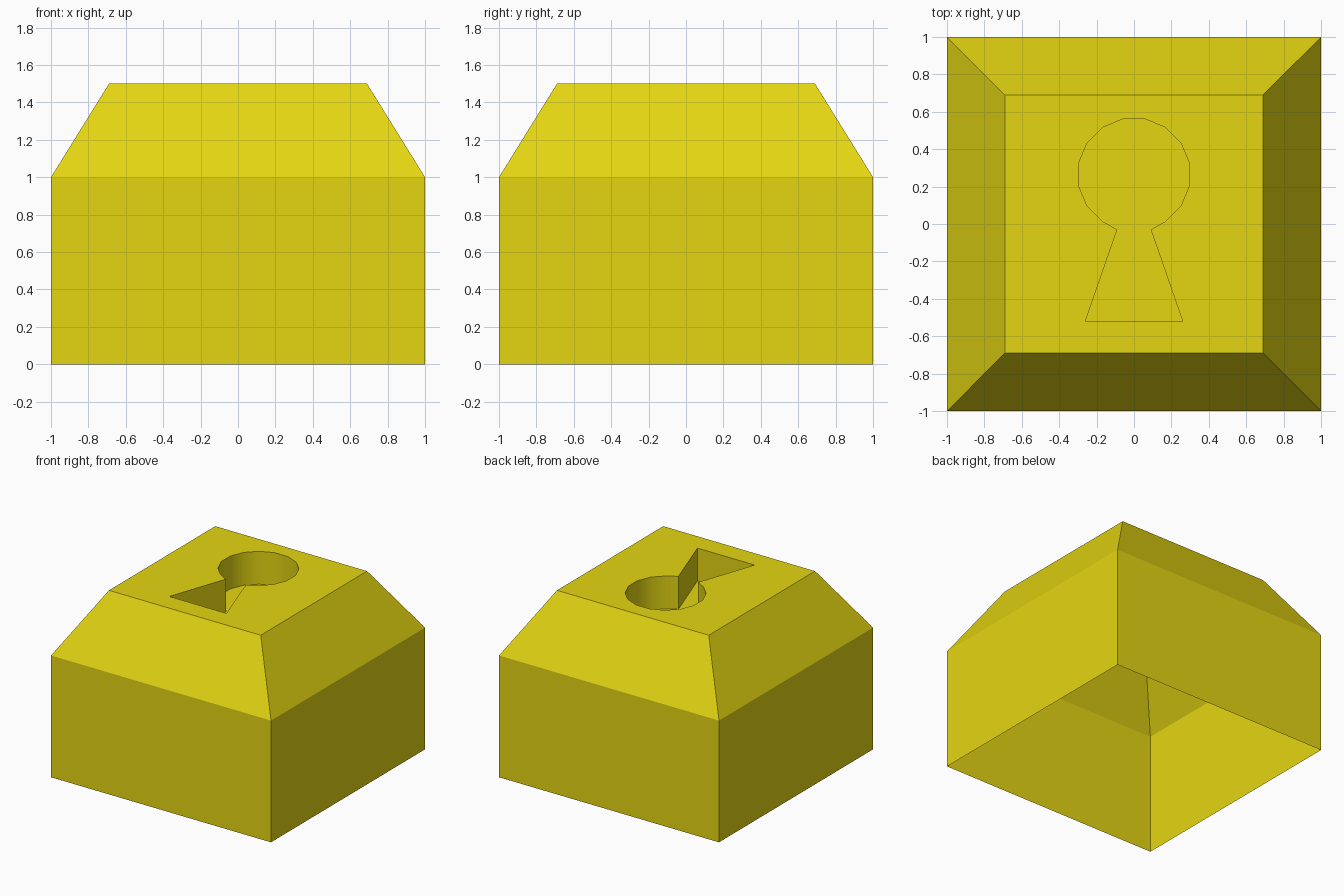
import bpy, bmesh, math

cube = bpy.data.objects.get("Cube")
if cube:
    bpy.data.objects.remove(cube, do_unlink=True)

SHOULDER, TOP, FLOOR = 1.0, 1.5, 1.23   # heights of wall, top and keyhole floor
WIDE, NARROW = 1.0, 0.69                # half widths at base and top

yellow = bpy.data.materials.new("yellow")
yellow.use_nodes = True
colour = (0.78, 0.67, 0.006, 1)
yellow.diffuse_color = colour
yellow.node_tree.nodes["Principled BSDF"].inputs["Base Color"].default_value = colour

bm = bmesh.new()


def ring(points, z):
    return [bm.verts.new((x, y, z)) for x, y in points]


def square(half):
    return [(-half, -half), (half, -half), (half, half), (-half, half)]


def bridge(low, high):
    n = len(low)
    for i in range(n):
        j = (i + 1) % n
        bm.faces.new((low[i], low[j], high[j], high[i]))


def loop_edges(verts):
    return [bm.edges.get((v, verts[i - 1])) for i, v in enumerate(verts)]


# Open-bottomed walls and sloping shoulders
base = ring(square(WIDE), 0)
shoulder = ring(square(WIDE), SHOULDER)
rim = ring(square(NARROW), TOP)
bridge(base, shoulder)
bridge(shoulder, rim)

# Keyhole outline: round head from a 16-sided circle, flared slot below
keyhole = [(-0.09, -0.03), (-0.26, -0.52), (0.26, -0.52), (0.09, -0.03)]
for i in range(14):
    a = math.radians(-56.25 + 22.5 * i)
    keyhole.append((0.302 * math.cos(a), 0.265 + 0.302 * math.sin(a)))

# Sunken keyhole with a floor
lip = ring(keyhole, TOP)
pocket = ring(keyhole, FLOOR)
bridge(lip, pocket)
bm.faces.new(pocket)

# Flat top around the keyhole
filled = bmesh.ops.triangle_fill(bm, use_beauty=True, use_dissolve=False,
                                 edges=loop_edges(rim) + loop_edges(lip),
                                 normal=(0, 0, 1))
bmesh.ops.recalc_face_normals(bm, faces=bm.faces)
top_face = next(f for f in filled["geom"] if isinstance(f, bmesh.types.BMFace))
if top_face.normal.z < 0:
    bmesh.ops.reverse_faces(bm, faces=bm.faces)

mesh = bpy.data.meshes.new("keyhole_block")
bm.to_mesh(mesh)
bm.free()
mesh.materials.append(yellow)
block = bpy.data.objects.new("keyhole_block", mesh)
bpy.context.collection.objects.link(block)

# Smooth the round head only
bpy.ops.object.select_all(action="DESELECT")
block.select_set(True)
bpy.context.view_layer.objects.active = block
bpy.ops.object.shade_smooth_by_angle(angle=math.radians(25))
